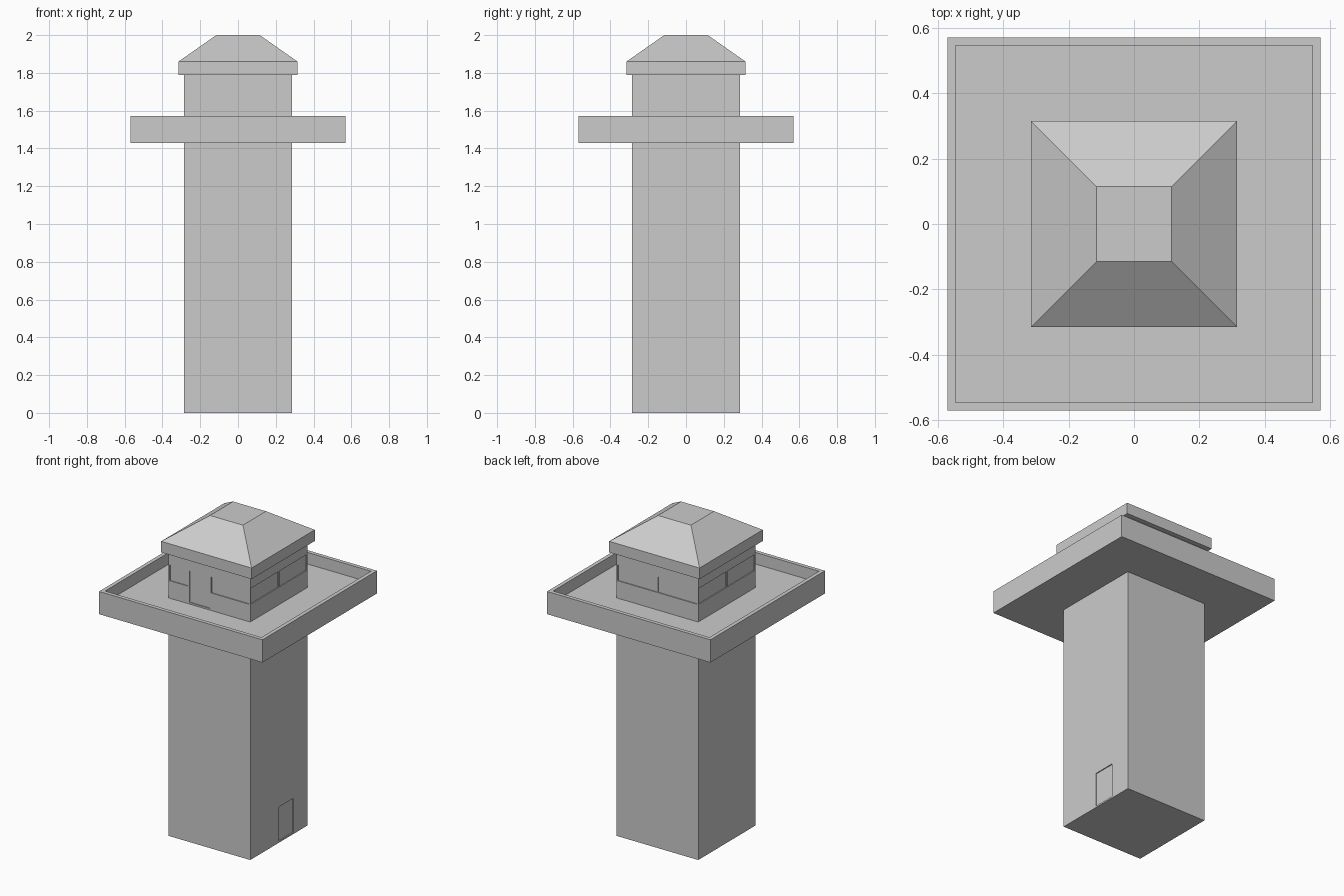
import bpy, bmesh
from mathutils import Matrix, Vector

if "Cube" in bpy.data.objects:
    bpy.data.objects.remove(bpy.data.objects["Cube"])

HALF = 0.285      # half width of the tower walls
DEPTH = 0.006     # depth of door and window recesses


def new_object(name, bm):
    bmesh.ops.recalc_face_normals(bm, faces=bm.faces)
    mesh = bpy.data.meshes.new(name)
    bm.to_mesh(mesh)
    bm.free()
    ob = bpy.data.objects.new(name, mesh)
    bpy.context.collection.objects.link(ob)
    return ob


def add_box(bm, lo, hi):
    lo, hi = Vector(lo), Vector(hi)
    m = Matrix.Translation((lo + hi) / 2) @ Matrix.Diagonal((*(hi - lo), 1))
    return bmesh.ops.create_cube(bm, size=1, matrix=m)["verts"]


def block(name, half, z0, z1):
    bm = bmesh.new()
    add_box(bm, (-half, -half, z0), (half, half, z1))
    return new_object(name, bm)


def top_face(bm):
    return max(bm.faces, key=lambda f: f.calc_center_median().z)


def cut_recesses(ob, panels):
    """Panels are (quarter turns from the front, u0, u1, z0, z1)."""
    bm = bmesh.new()
    for turn, u0, u1, z0, z1 in panels:
        verts = add_box(bm, (u0, -HALF - DEPTH, z0), (u1, -HALF + DEPTH, z1))
        rot = Matrix.Rotation(turn * 1.5707963, 3, 'Z')
        bmesh.ops.rotate(bm, verts=verts, cent=(0, 0, 0), matrix=rot)
    cutter = new_object(ob.name + "_recess_cutter", bm)
    cutter.hide_render = True
    cutter.hide_set(True)
    mod = ob.modifiers.new("recesses", 'BOOLEAN')
    mod.operation = 'DIFFERENCE'
    mod.solver = 'EXACT'
    mod.object = cutter


# Shaft with the ground door on the right side
shaft = block("shaft", HALF, 0, 1.43)
cut_recesses(shaft, [(1, 0.0, 0.145, 0.01, 0.225)])

# Lookout platform: slab with a sunken floor and a low parapet
bm = bmesh.new()
add_box(bm, (-0.57, -0.57, 1.43), (0.57, 0.57, 1.573))
floor = top_face(bm)
bmesh.ops.inset_region(bm, faces=[floor], thickness=0.035)
ext = bmesh.ops.extrude_discrete_faces(bm, faces=[floor])["faces"]
bmesh.ops.translate(bm, verts=ext[0].verts, vec=(0, 0, -0.073))
new_object("platform", bm)

# Cabin: door on the front, a split window band all round
cabin = block("cabin", HALF, 1.49, 1.80)
Z0, Z1 = 1.61, 1.71
panels = [(0, -0.14, 0.005, 1.51, 1.71),
          (0, -0.277, -0.148, Z0, Z1), (0, 0.013, 0.277, Z0, Z1)]
for turn in (1, 2, 3):
    panels += [(turn, -0.277, -0.004, Z0, Z1), (turn, 0.004, 0.277, Z0, Z1)]
cut_recesses(cabin, panels)

# Roof: square eaves and a hipped top cut flat
bm = bmesh.new()
add_box(bm, (-0.315, -0.315, 1.79), (0.315, 0.315, 1.86))
cap = bmesh.ops.extrude_discrete_faces(bm, faces=[top_face(bm)])["faces"][0]
for v in cap.verts:
    v.co = (v.co.x * 0.115 / 0.315, v.co.y * 0.115 / 0.315, 2.0)
new_object("roof", bm)
